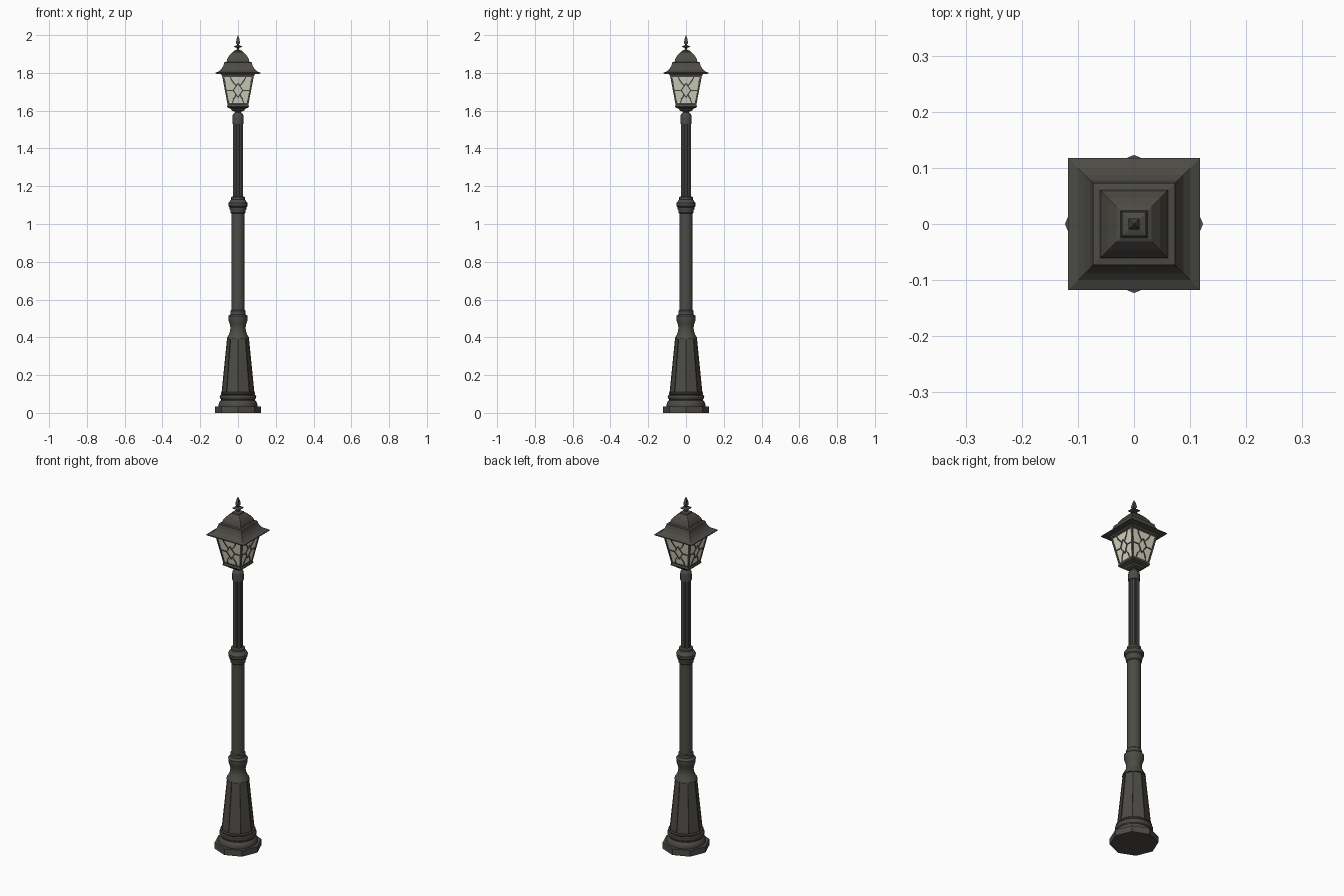
import bpy, bmesh, math
from mathutils import Vector

if "Cube" in bpy.data.objects:
    bpy.data.objects.remove(bpy.data.objects["Cube"])

def mat(name, c):
    m = bpy.data.materials.new(name)
    m.diffuse_color = (*c, 1)
    m.use_nodes = True
    m.node_tree.nodes["Principled BSDF"].inputs["Base Color"].default_value = m.diffuse_color
    return m

METAL = mat("dark_bronze_metal", (0.075, 0.07, 0.06))
GLASS = mat("frosted_glass", (0.68, 0.68, 0.55))

def finish(bm, name, material, smooth):
    bmesh.ops.recalc_face_normals(bm, faces=bm.faces)
    me = bpy.data.meshes.new(name)
    bm.to_mesh(me)
    bm.free()
    ob = bpy.data.objects.new(name, me)
    bpy.context.collection.objects.link(ob)
    me.materials.append(material)
    if smooth:
        bpy.ops.object.select_all(action='DESELECT')
        ob.select_set(True)
        bpy.context.view_layer.objects.active = ob
        bpy.ops.object.shade_smooth_by_angle(angle=math.radians(35))
    return ob

def lathe(name, prof, n=24, phase=0.0, material=METAL, smooth=True, flute=0.0, panel=False):
    """Stack rings (radius, z); optional flutes or inset panels."""
    bm = bmesh.new()
    rings = []
    for r, z in prof:
        ring = []
        for i in range(n):
            a = phase + 2 * math.pi * i / n
            rr = r * (1 - flute * (i % 4 == 2))
            ring.append(bm.verts.new((rr * math.cos(a), rr * math.sin(a), z)))
        rings.append(ring)
    sides = []
    for a, b in zip(rings, rings[1:]):
        for i in range(n):
            j = (i + 1) % n
            sides.append(bm.faces.new((a[i], a[j], b[j], b[i])))
    bm.faces.new(rings[0][::-1])
    bm.faces.new(rings[-1])
    if panel:
        bmesh.ops.inset_individual(bm, faces=sides, thickness=0.008, depth=0)
        bmesh.ops.inset_individual(bm, faces=sides, thickness=0.002, depth=-0.003)
    return finish(bm, name, material, smooth)

def square(name, prof, material=METAL):
    return lathe(name, [(h * math.sqrt(2), z) for h, z in prof], 4, math.pi / 4, material, False)

# Base: octagonal plinth, mouldings, panelled taper
lathe("base_plinth", [(0.123, 0), (0.123, 0.035)], 8, smooth=False)
lathe("base_moulding", [(0.102, 0.035), (0.102, 0.048), (0.097, 0.06), (0.09, 0.066),
      (0.09, 0.072), (0.095, 0.078), (0.097, 0.085), (0.095, 0.092), (0.088, 0.096),
      (0.091, 0.1), (0.091, 0.106), (0.086, 0.11)])
lathe("base_taper", [(0.087, 0.105), (0.058, 0.395)], 8, smooth=False, panel=True)

# Lower post with vase-shaped neck
lathe("post_neck", [(0.06, 0.39), (0.058, 0.4), (0.048, 0.415), (0.042, 0.432), (0.04, 0.45),
      (0.042, 0.465), (0.047, 0.48), (0.05, 0.49), (0.051, 0.512), (0.046, 0.518),
      (0.04, 0.522), (0.04, 0.54), (0.035, 0.545)])
lathe("lower_post", [(0.035, 0.54), (0.035, 1.065)], 16)
lathe("post_collar", [(0.035, 1.055), (0.04, 1.06), (0.04, 1.072), (0.044, 1.078), (0.044, 1.088),
      (0.05, 1.094), (0.051, 1.11), (0.047, 1.116), (0.036, 1.13), (0.036, 1.142), (0.027, 1.147)])

# Upper fluted post and its cap
lathe("upper_post", [(0.027, 1.14), (0.027, 1.54)], 32, flute=0.14)
lathe("upper_post_cap", [(0.03, 1.53), (0.03, 1.565), (0.028, 1.578), (0.022, 1.586),
      (0.017, 1.59), (0.017, 1.597), (0.024, 1.603), (0.024, 1.61)])

# Lantern body
square("lantern_floor", [(0.022, 1.596), (0.034, 1.601), (0.038, 1.61), (0.055, 1.616),
       (0.058, 1.622), (0.055, 1.629)])
Z0, Z1, H0, H1 = 1.625, 1.79, 0.051, 0.082
square("lantern_glass", [(H0, Z0), (H1, Z1)], GLASS)

def half(z):
    return H0 + (H1 - H0) * (z - Z0) / (Z1 - Z0)

def add_bar(bm, p, q, w, nrm):
    """Thin rectangular bar between two points, lying on a pane."""
    d = (q - p).normalized()
    s = d.cross(nrm).normalized() * w / 2
    o = nrm * 0.003
    v = [bm.verts.new(c + t + u) for c in (p, q) for t, u in ((s, o), (-s, o), (-s, -o), (s, -o))]
    for i in range(4):
        j = (i + 1) % 4
        bm.faces.new((v[i], v[j], v[4 + j], v[4 + i]))
    bm.faces.new(v[:4])
    bm.faces.new(v[4:])

# Leading pattern (right half, mirrored): diamond, side ties, forked ties; x as fraction of pane width
PATTERN = [((0, 1.745), (0.38, 1.708)), ((0.38, 1.708), (0, 1.67)),
           ((0.38, 1.708), (0.95, 1.708)),
           ((0.15, 1.732), (0.42, 1.758)), ((0.42, 1.758), (0.55, 1.788)),
           ((0.15, 1.682), (0.42, 1.66)), ((0.42, 1.66), (0.6, 1.632))]
bm = bmesh.new()
frame = bmesh.new()
for k in range(4):
    a = k * math.pi / 2
    out = Vector((math.cos(a), math.sin(a), 0))
    side = Vector((-math.sin(a), math.cos(a), 0))
    nrm = (out * (Z1 - Z0) - Vector((0, 0, H1 - H0))).normalized()

    def pt(f, z):
        return out * half(z) + side * (f * half(z)) + Vector((0, 0, z))
    for s in (1, -1):
        for (f1, z1), (f2, z2) in PATTERN:
            add_bar(bm, pt(s * f1, z1), pt(s * f2, z2), 0.0055, nrm)
        add_bar(frame, pt(s * 0.96, Z0), pt(s * 0.96, Z1), 0.009, nrm)
    add_bar(frame, pt(-1, 1.632), pt(1, 1.632), 0.01, nrm)
    add_bar(frame, pt(-1, 1.784), pt(1, 1.784), 0.01, nrm)
finish(bm, "window_leading", METAL, False)
finish(frame, "lantern_frame", METAL, False)

# Stepped square roof and finial
square("lantern_roof", [(0.086, 1.785), (0.09, 1.793), (0.118, 1.796), (0.118, 1.801),
       (0.1, 1.809), (0.088, 1.82), (0.078, 1.836), (0.073, 1.852), (0.073, 1.856),
       (0.061, 1.858), (0.057, 1.874), (0.046, 1.892), (0.031, 1.908), (0.024, 1.911),
       (0.022, 1.917), (0.012, 1.92)])
square("finial", [(0.009, 1.915), (0.006, 1.926), (0.008, 1.933), (0.021, 1.937), (0.021, 1.941),
       (0.007, 1.946), (0.006, 1.951), (0.01, 1.958), (0.01, 1.966), (0.006, 1.985), (0.001, 2.0)])
